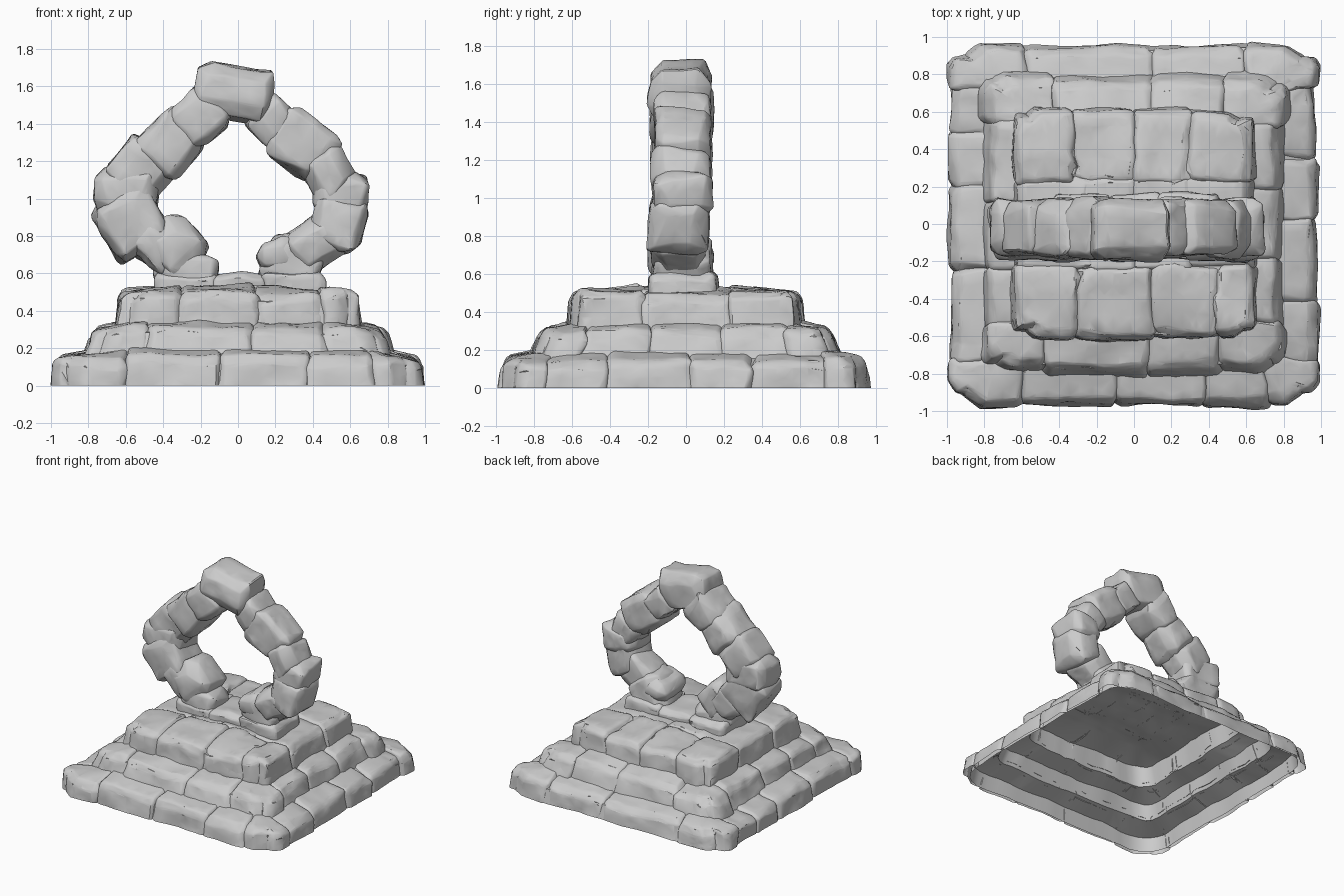
import bpy, bmesh, math, random
from mathutils import Vector, Matrix, noise

random.seed(11)
rnd = random.uniform

cube = bpy.data.objects.get("Cube")
if cube:
    bpy.data.objects.remove(cube, do_unlink=True)

# Single grey stone colour
stone = bpy.data.materials.new("grey_stone")
stone.use_nodes = True
GREY = (0.6, 0.6, 0.6, 1)
stone.diffuse_color = GREY
stone.node_tree.nodes["Principled BSDF"].inputs["Base Color"].default_value = GREY

# Hollow sloping core profile: (half width, height)
CORE = [(0.955, 0), (0.935, 0.115), (0.79, 0.16), (0.755, 0.27),
        (0.61, 0.315), (0.585, 0.465), (0.4, 0.495)]
STEPS = list(zip(CORE, CORE[1:]))


def inside_core(p):
    r = max(abs(p.x), abs(p.y))
    for (w0, z0), (w1, z1) in STEPS:
        if z0 <= p.z < z1:
            return r < w0 + (w1 - w0) * (p.z - z0) / (z1 - z0)
    return False


def weather(bm):
    """Worn corners and shared unevenness, keeping the bottom rim on the ground."""
    for v in bm.verts:
        ground = v.co.z < 1e-4
        low, high = sorted((abs(v.co.x), abs(v.co.y)))
        if v.co.z < 0.56 and low > 0.85 * high:
            worn = 1 - 0.4 * (low / high - 0.85)
            v.co.x *= worn
            v.co.y *= worn
        v.co += noise.noise_vector(v.co * 4) * 0.02 + noise.noise_vector(v.co * 11) * 0.009
        v.co.z = 0 if ground else max(v.co.z, 0)


def finish(bm, name):
    mesh = bpy.data.meshes.new(name)
    bm.to_mesh(mesh)
    bm.free()
    mesh.materials.append(stone)
    obj = bpy.data.objects.new(name, mesh)
    bpy.context.collection.objects.link(obj)
    bpy.ops.object.select_all(action='DESELECT')
    obj.select_set(True)
    bpy.context.view_layer.objects.active = obj
    bpy.ops.object.shade_smooth_by_angle(angle=math.radians(32))


def split(bm, point, normal, clear=False):
    bmesh.ops.bisect_plane(bm, geom=bm.verts[:] + bm.edges[:] + bm.faces[:], dist=1e-5,
                           plane_co=point, plane_no=normal, clear_inner=clear)


def add_rock(target, size, matrix, chip, warp=None):
    """Chipped block: hull of a randomly chamfered box, trimmed to the core."""
    bm = bmesh.new()
    half = [s / 2 for s in size]
    for sx in (-1, 1):
        for sy in (-1, 1):
            for sz in (-1, 1):
                sign = (sx, sy, sz)
                for axis in range(3):
                    inset = [0 if k == axis else min(rnd(*chip), half[k] * 0.6) for k in range(3)]
                    bm.verts.new([sign[k] * (half[k] - inset[k]) for k in range(3)])
    bmesh.ops.convex_hull(bm, input=bm.verts[:])
    bmesh.ops.delete(bm, geom=[v for v in bm.verts if not v.link_faces], context='VERTS')
    bmesh.ops.dissolve_limit(bm, angle_limit=math.radians(6), verts=bm.verts[:], edges=bm.edges[:])
    bmesh.ops.bevel(bm, geom=bm.edges[:], offset=0.008, segments=1, profile=0.5,
                    affect='EDGES', clamp_overlap=True)
    bmesh.ops.remove_doubles(bm, verts=bm.verts[:], dist=0.004)
    bmesh.ops.triangulate(bm, faces=bm.faces[:])
    for _ in range(3):
        long_edges = [e for e in bm.edges if e.calc_length() > 0.09]
        bmesh.ops.subdivide_edges(bm, edges=long_edges, cuts=1)
        bmesh.ops.triangulate(bm, faces=bm.faces[:])
    bm.transform(matrix)
    if warp:
        for v in bm.verts:
            v.co = warp(v.co)
    # Open the underside and remove everything buried in the core
    split(bm, (0, 0, 0), (0, 0, 1), True)
    split(bm, (0, 0, CORE[-1][1]), (0, 0, 1))
    for (w0, z0), (w1, z1) in STEPS:
        for s in (-1, 1):
            split(bm, (s * w0, 0, z0), (s * (z1 - z0), 0, w0 - w1))
            split(bm, (0, s * w0, z0), (0, s * (z1 - z0), w0 - w1))
    buried = [f for f in bm.faces if inside_core(f.calc_center_median())]
    bmesh.ops.delete(bm, geom=buried, context='FACES')
    bmesh.ops.triangulate(bm, faces=bm.faces[:])
    weather(bm)
    temp = bpy.data.meshes.new("temp")
    bm.to_mesh(temp)
    bm.free()
    target.from_mesh(temp)
    bpy.data.meshes.remove(temp)


def add_block(target, lo, hi, chip=(0.015, 0.055), warp=None):
    lo, hi = Vector(lo), Vector(hi)
    turn = Matrix.Rotation(rnd(-0.02, 0.02), 4, 'Z')
    add_rock(target, hi - lo, Matrix.Translation((lo + hi) / 2) @ turn, chip, warp)


def add_course(name, half, depth, z0, z1, lean, slope, front, back, left, right):
    """Square course with leaning walls and sloping tread; sides list their joints."""
    bm = bmesh.new()
    lap = 0.014

    def warp(p):
        rise = min(1, max(0, (p.z - z0) / (z1 - z0)))
        inward = max(0, half - max(abs(p.x), abs(p.y)))
        shrink = 1 - lean * max(0, p.z - z0)
        return Vector((p.x * shrink, p.y * shrink, p.z + slope * inward * rise))

    for joints, s in ((front, -1), (back, 1)):
        ends = [-half + rnd(-0.01, 0.01)] + joints + [half + rnd(-0.01, 0.01)]
        for a, b in zip(ends, ends[1:]):
            out, top = half + rnd(-0.025, 0.005), z1 + rnd(-0.012, 0.012)
            y0, y1 = sorted((s * out, s * (half - depth)))
            add_block(bm, (a - lap, y0, z0 - 0.06), (b + lap, y1, top), warp=warp)
    for joints, s in ((right, -1), (left, 1)):
        edge = half - depth + 0.03
        ends = [-edge] + joints + [edge]
        for a, b in zip(ends, ends[1:]):
            out, top = half + rnd(-0.01, 0.015), z1 + rnd(-0.012, 0.012)
            x0, x1 = sorted((s * out, s * (half - depth)))
            add_block(bm, (x0, a - lap, z0 - 0.06), (x1, b + lap, top), warp=warp)
    finish(bm, name)


# Core skin closing the joints, open underneath
bm = bmesh.new()
previous = None
for w, z in CORE:
    ring = [bm.verts.new((x * w, y * w, z)) for x, y in ((-1, -1), (1, -1), (1, 1), (-1, 1))]
    if previous:
        for k in range(4):
            j = (k + 1) % 4
            bm.faces.new((previous[k], previous[j], ring[j], ring[k]))
    previous = ring
bm.faces.new(previous)
wide = [e for e in bm.edges if e.calc_length() > 0.5]
bmesh.ops.subdivide_edges(bm, edges=wide, cuts=19, use_grid_fill=True)
weather(bm)
finish(bm, "stepped_core")

# Three stepped courses
add_course("lower_course", 0.982, 0.26, 0, 0.145, 0.12, 0.2, [-0.6, -0.1, 0.38, 0.72],
           [-0.58, 0.1, 0.6], [-0.42, 0.02, 0.35], [-0.25, 0.2, 0.5])
add_course("middle_course", 0.82, 0.28, 0.15, 0.302, 0.4, 0.22, [-0.5, 0.08, 0.48],
           [-0.45, 0.1, 0.5], [-0.2, 0.2], [-0.25, 0.12])
add_course("upper_course", 0.635, 0.42, 0.3, 0.497, 0.15, 0.1, [-0.32, 0.1, 0.45],
           [-0.34, 0.0, 0.31], [], [])

# Paving under the ring
bm = bmesh.new()
for a, b in ((-0.3, 0.01), (-0.01, 0.3)):
    add_block(bm, (a, -0.25, 0.42), (b, 0.25, 0.525), (0.01, 0.03))
finish(bm, "platform_paving")

# Upright ring of rough stones: x, z, length, thickness, slope in degrees
STONES = [
    (-.02, 1.57, .37, .28, -10), (.18, 1.41, .2, .22, -45), (.34, 1.29, .31, .28, -35),
    (.49, 1.13, .22, .24, -60), (.55, 1.02, .2, .28, -90), (.54, .87, .24, .27, -110),
    (.41, .75, .22, .25, -145), (.29, .64, .26, .3, 65), (.21, .7, .16, .16, 20),
    (-.21, 1.43, .24, .26, 45), (-.36, 1.29, .26, .29, 48), (-.52, 1.15, .24, .29, 50),
    (-.6, 1.03, .2, .33, 85), (-.57, .87, .28, .32, 120), (-.33, .74, .25, .27, 135),
    (-.43, .75, .2, .24, 140), (-.28, .61, .3, .2, 170),
]
bm = bmesh.new()
for x, z, length, thick, slope in STONES:
    place = (Matrix.Translation((x, -0.027 + rnd(-0.012, 0.012), z))
             @ Matrix.Rotation(-math.radians(slope), 4, 'Y')
             @ Matrix.Rotation(rnd(-0.08, 0.08), 4, 'X'))
    add_rock(bm, (length + 0.05, rnd(0.29, 0.33), thick + 0.01), place, (0.02, 0.09))
finish(bm, "ring_stones")

# Sill joining the ring to the platform
bm = bmesh.new()
for a, b, top in ((-0.45, -0.1, 0.6), (-0.14, 0.16, 0.6), (0.12, 0.47, 0.61)):
    add_block(bm, (a, -0.19, 0.44), (b, 0.16, top), (0.015, 0.05))
finish(bm, "ring_sill")
